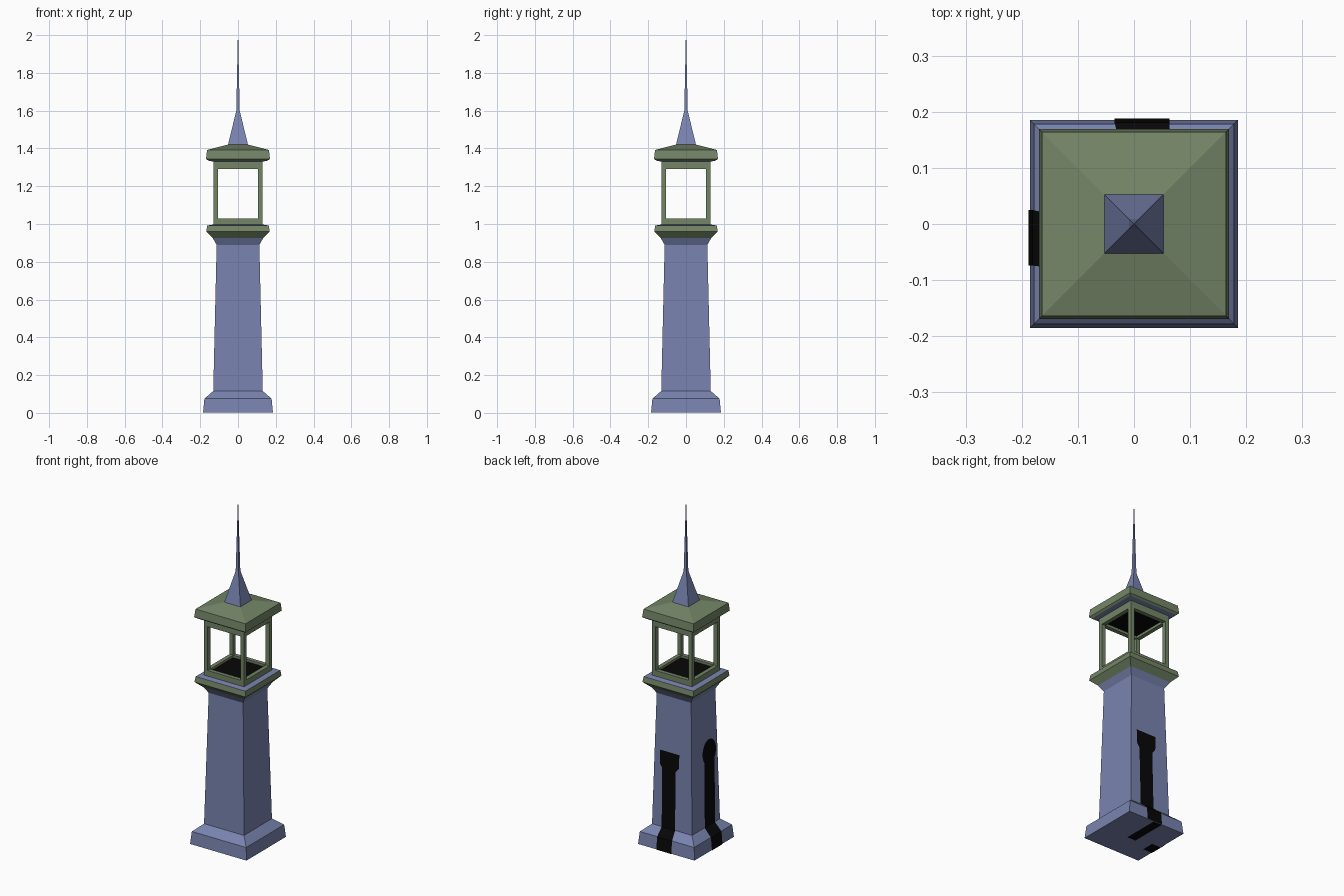
import bpy, bmesh, math

if "Cube" in bpy.data.objects:
    bpy.data.objects.remove(bpy.data.objects["Cube"])


def material(name, rgb):
    m = bpy.data.materials.new(name)
    m.diffuse_color = (*rgb, 1)
    m.use_nodes = True
    m.node_tree.nodes["Principled BSDF"].inputs["Base Color"].default_value = m.diffuse_color
    return m


BLUE = material("slate blue", (0.19, 0.23, 0.43))
GREEN = material("moss green", (0.175, 0.235, 0.135))
BLACK = material("black", (0.002, 0.002, 0.002))


def finish(bm, name, mats, recalc=True):
    if recalc:
        bmesh.ops.recalc_face_normals(bm, faces=bm.faces[:])
    me = bpy.data.meshes.new(name)
    bm.to_mesh(me)
    bm.free()
    for m in mats:
        me.materials.append(m)
    ob = bpy.data.objects.new(name, me)
    bpy.context.collection.objects.link(ob)
    return ob


def square_loft(name, profile, mats, segment_mats=(), ring=False, cap_mat=0):
    """Stack square sections (half width, z); ring closes the profile into a hollow frame."""
    bm = bmesh.new()
    rows = [[bm.verts.new((sx * w, sy * w, z)) for sx, sy in
             ((-1, -1), (1, -1), (1, 1), (-1, 1))] for w, z in profile]
    n = len(rows)
    for i in range(n if ring else n - 1):
        a, b = rows[i], rows[(i + 1) % n]
        for k in range(4):
            j = (k + 1) % 4
            f = bm.faces.new((a[k], a[j], b[j], b[k]))
            f.material_index = segment_mats[i] if i < len(segment_mats) else 0
    if not ring:
        bm.faces.new(rows[0][::-1])
        bm.faces.new(rows[-1]).material_index = cap_mat
    return finish(bm, name, mats)


# Plinth and tapering shaft
SHAFT = [(0.185, 0.002), (0.178, 0.075), (0.131, 0.116), (0.113, 0.89), (0.135, 0.927)]
square_loft("tower_shaft", SHAFT, [BLUE])

# Gallery cornice: green sides, blue ledge on top
square_loft("gallery_cornice", [(0.135, 0.927), (0.168, 0.96), (0.163, 0.992), (0.13, 0.997)],
            [GREEN, BLUE], [0, 0, 1], cap_mat=1)

# Open lantern: sill frame, corner posts, top frame
OUT, INN = 0.131, 0.107
for name, z0, z1 in (("lantern_sill", 0.993, 1.03), ("lantern_top_frame", 1.29, 1.336)):
    square_loft(name, [(OUT, z0), (OUT, z1), (INN, z1), (INN, z0)], [GREEN], ring=True)
for sx in (-1, 1):
    for sy in (-1, 1):
        bm = bmesh.new()
        bmesh.ops.create_cube(bm, size=1)
        c = (OUT + INN) / 2
        for v in bm.verts:
            v.co.x = v.co.x * (OUT - INN) + sx * c
            v.co.y = v.co.y * (OUT - INN) + sy * c
            v.co.z = v.co.z * 0.26 + 1.16
        finish(bm, "lantern_post", [GREEN])

# Dark floor and ceiling inside the lantern
square_loft("lantern_floor", [(INN, 1.009), (INN, 1.016)], [BLACK])
square_loft("lantern_ceiling", [(INN, 1.305), (INN, 1.312)], [BLACK])

# Roof slab with blue soffit and shallow green top
square_loft("roof", [(0.128, 1.33), (0.158, 1.336), (0.169, 1.345), (0.164, 1.392), (0.05, 1.421)],
            [GREEN, BLUE], [1, 0, 0, 0])

# Spire
square_loft("spire", [(0.053, 1.419), (0.009, 1.6), (0.0008, 2.0)], [BLUE])


def half_width(z):
    for (w0, z0), (w1, z1) in zip(SHAFT, SHAFT[1:]):
        if z <= z1:
            return w0 + (w1 - w0) * max(0, z - z0) / (z1 - z0)


def wall_strip(name, rows, to_point):
    """Black painted strip that follows the wall; rows are (z, from, to)."""
    bm = bmesh.new()
    vs = [[bm.verts.new(to_point(u, half_width(z) + 0.003, z)) for u in (a, b)]
          for z, a, b in rows]
    for p, q in zip(vs, vs[1:]):
        bm.faces.new((p[0], q[0], q[1], p[1]))
    finish(bm, name, [BLACK], recalc=False)


# Back strip with a squarish head
wall_strip("back_strip",
           [(0.002, -0.035, 0.063), (0.075, -0.035, 0.063), (0.116, -0.022, 0.066),
            (0.46, -0.02, 0.068), (0.485, -0.041, 0.084), (0.565, -0.043, 0.085)],
           lambda u, d, z: (u, d, z))

# Left strip with a rounded head
head = [(0.545 + 0.075 * math.sin(t), -0.041 - 0.063 * math.cos(t), -0.041 + 0.063 * math.cos(t))
        for t in [math.radians(a) for a in range(-40, 81, 15)]]
wall_strip("left_strip",
           [(0.002, -0.074, 0.025), (0.075, -0.074, 0.025), (0.116, -0.08, 0.015)] + head,
           lambda u, d, z: (-d, u, z))

# Strip ends folded under the plinth
for name, x0, x1, y0, y1 in (("back_strip_underside", -0.035, 0.02, -0.03, 0.185),
                             ("left_strip_underside", -0.185, -0.125, -0.074, 0.0)):
    bm = bmesh.new()
    bm.faces.new([bm.verts.new((x, y, 0)) for x, y in ((x0, y0), (x0, y1), (x1, y1), (x1, y0))])
    finish(bm, name, [BLACK], recalc=False)
